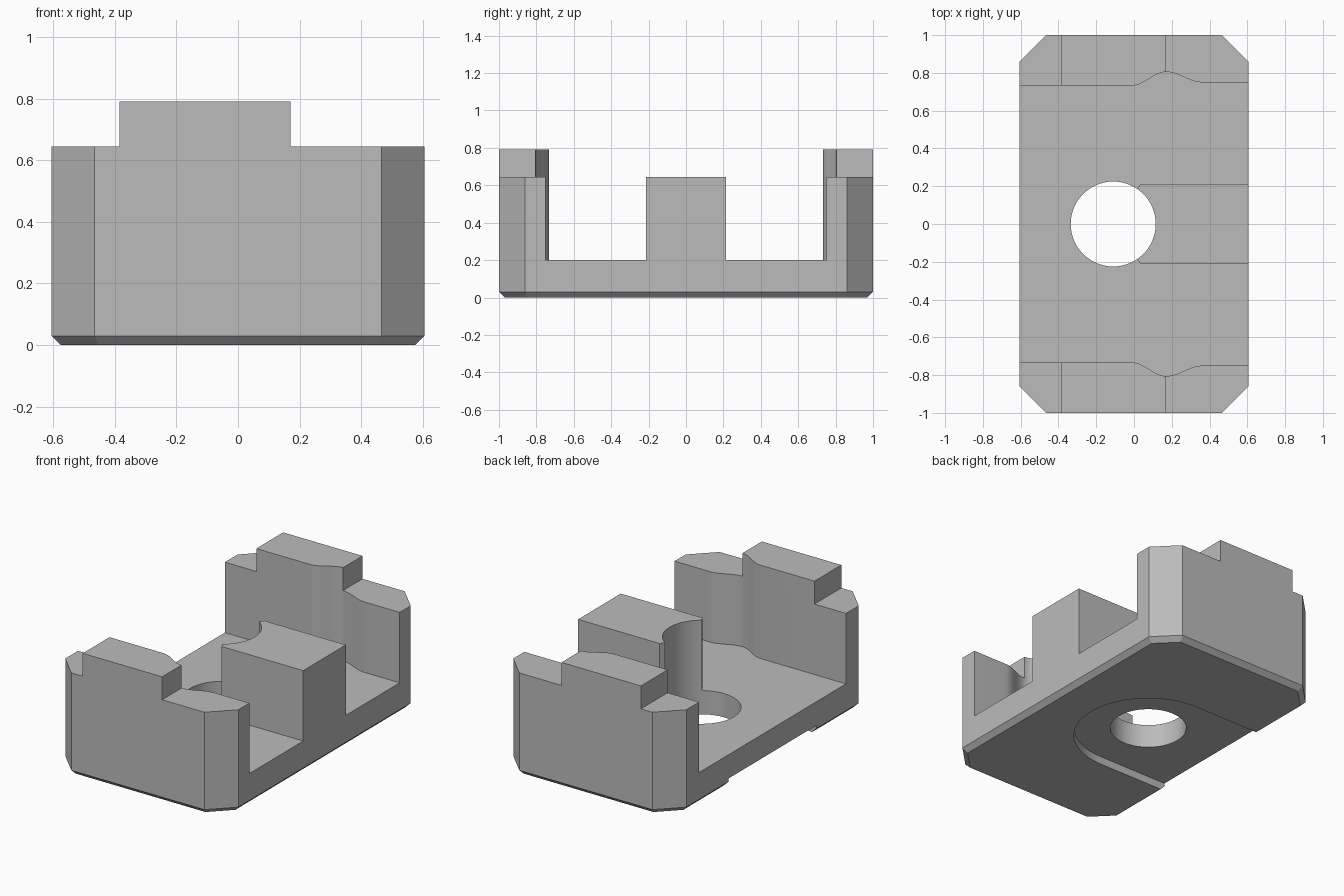
import bpy
import bmesh
import math

if "Cube" in bpy.data.objects:
    bpy.data.objects.remove(bpy.data.objects["Cube"], do_unlink=True)

grey = bpy.data.materials.new("plain grey")
grey.use_nodes = True
colour = (0.5, 0.5, 0.5, 1)
grey.diffuse_color = colour
grey.node_tree.nodes["Principled BSDF"].inputs["Base Color"].default_value = colour

HALF_X, HALF_Y, SHOULDER, TOP = 0.605, 1.0, 0.645, 0.79
FLOOR, CHAMFER, HOLE_X = 0.2, 0.03, -0.11


def prism(name, outline, z0, z1, chamfer=0):
    """Extrude a plan outline, optionally chamfering its lower rim."""
    bm = bmesh.new()
    face = bm.faces.new([bm.verts.new((x, y, z0)) for x, y in outline])
    up = bmesh.ops.extrude_face_region(bm, geom=[face], use_keep_orig=True)["geom"]
    for v in up:
        if isinstance(v, bmesh.types.BMVert):
            v.co.z = z1
    bmesh.ops.recalc_face_normals(bm, faces=bm.faces)
    if chamfer:
        rim = [e for e in bm.edges if all(v.co.z < z0 + 0.001 for v in e.verts)]
        bmesh.ops.bevel(bm, geom=rim, offset=chamfer, segments=1, affect='EDGES')
    mesh = bpy.data.meshes.new(name)
    bm.to_mesh(mesh)
    bm.free()
    mesh.materials.append(grey)
    obj = bpy.data.objects.new(name, mesh)
    bpy.context.collection.objects.link(obj)
    return obj


def box(x0, x1, y):
    return [(x0, -y), (x1, -y), (x1, y), (x0, y)]


def arc(radius, start, end, steps):
    angles = [math.radians(start + (end - start) * i / steps) for i in range(steps + 1)]
    return [(HOLE_X + radius * math.cos(a), radius * math.sin(a)) for a in angles]


def ease(a, b, t):
    return a + (b - a) * (1 - math.cos(math.pi * t)) / 2


# Body with clipped corners and a chamfered foot
cx, cy = 0.465, 0.86
body = prism("body", [(-cx, -HALF_Y), (cx, -HALF_Y), (HALF_X, -cy), (HALF_X, cy),
                      (cx, HALF_Y), (-cx, HALF_Y), (-HALF_X, cy), (-HALF_X, -cy)],
             0, TOP, CHAMFER)

# Channel between the end walls, wrapped around the central block
steps = 16
wave = [(-0.01 + 0.18 * i / steps, ease(0.733, 0.805, i / steps)) for i in range(steps)]
wave += [(0.17 + 0.19 * i / steps, ease(0.805, 0.75, i / steps)) for i in range(steps + 1)]
half = [(-0.8, 0.733)] + wave + [(0.8, 0.75), (0.8, 0.213), (0.035, 0.213), (0.015, 0.18)]
channel = half + [(x, -y) for x, y in reversed(half)]

cutters = [
    prism("channel_cutter", channel, FLOOR, 1),
    prism("right_shoulder_cutter", box(-0.9, -0.385, 1.2), SHOULDER, 1.1),
    prism("left_shoulder_cutter", box(0.17, 0.9, 1.2), SHOULDER, 1.1),
    prism("block_top_cutter", box(-0.1, 0.5, 0.4), SHOULDER, 1.2),
    prism("hole_cutter", arc(0.225, 0, 354, 59), -0.5, 1.3),
    prism("underside_slot_cutter", arc(0.44, -90, 90, 32) + [(-0.9, 0.44), (-0.9, -0.44)],
          -0.2, 0.05),
]
for cutter in cutters:
    mod = body.modifiers.new(cutter.name, 'BOOLEAN')
    mod.operation = 'DIFFERENCE'
    mod.solver = 'EXACT'
    mod.object = cutter

# Bake the cuts, then drop the cutters
bpy.context.view_layer.update()
result = bpy.data.meshes.new_from_object(
    body.evaluated_get(bpy.context.evaluated_depsgraph_get()))
body.modifiers.clear()
body.data = result
for cutter in cutters:
    bpy.data.objects.remove(cutter, do_unlink=True)

# Smooth curved walls, crisp edges
bpy.ops.object.select_all(action='DESELECT')
body.select_set(True)
bpy.context.view_layer.objects.active = body
bpy.ops.object.shade_smooth_by_angle(angle=math.radians(25))
